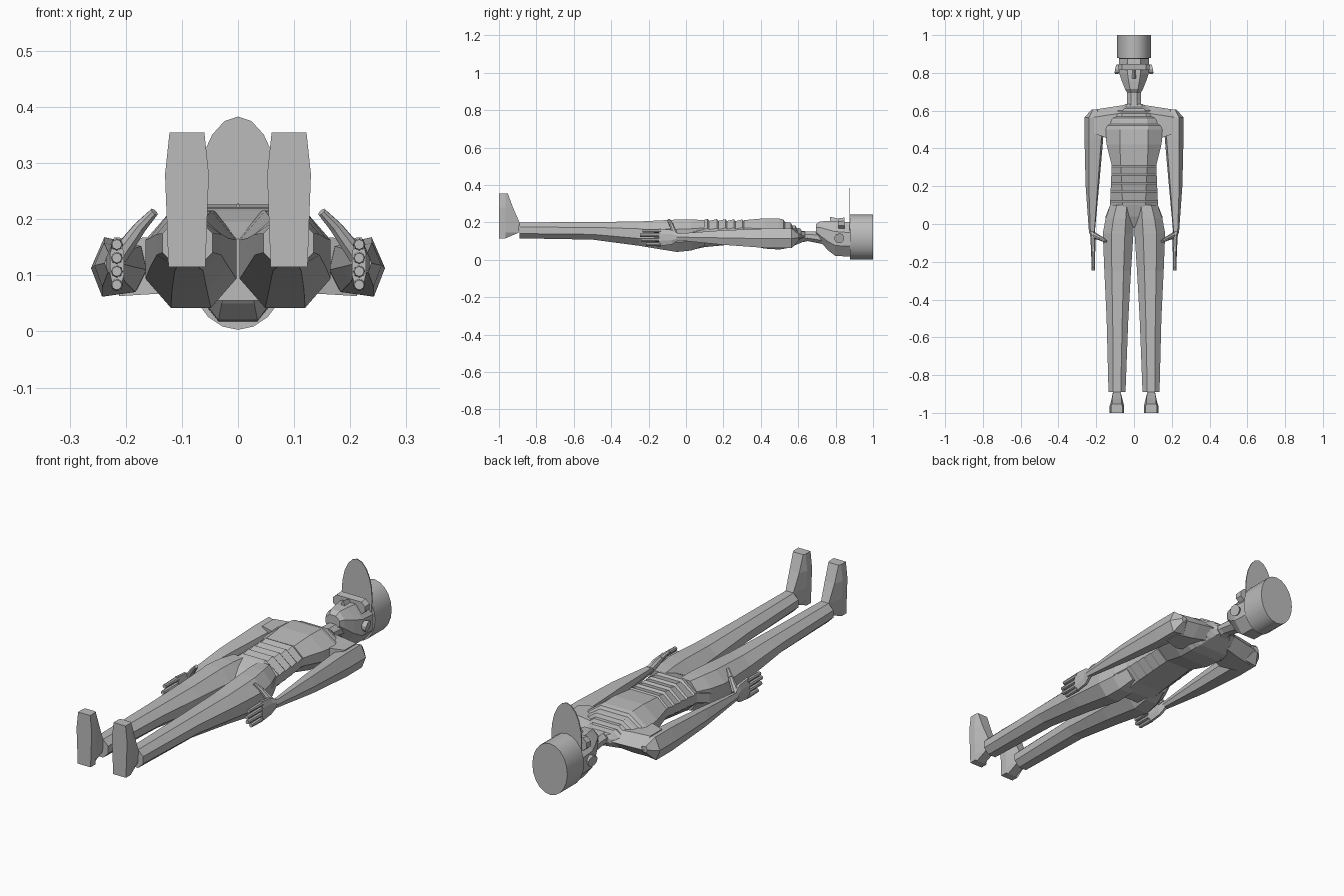
import bpy, bmesh, math
from mathutils import Vector, Matrix

grey = bpy.data.materials.new("plain grey")
grey.diffuse_color = (0.5, 0.5, 0.5, 1)


def finish(name, bm, mirror=False):
    bmesh.ops.recalc_face_normals(bm, faces=bm.faces)
    me = bpy.data.meshes.new(name)
    bm.to_mesh(me)
    bm.free()
    me.materials.append(grey)
    ob = bpy.data.objects.new(name, me)
    bpy.context.collection.objects.link(ob)
    if mirror:
        mod = ob.modifiers.new("mirror", 'MIRROR')
        mod.use_mirror_merge = False
    return ob


def add_loft(bm, rings):
    rows = [[bm.verts.new(p) for p in r] for r in rings]
    n = len(rows[0])
    for a, b in zip(rows, rows[1:]):
        for i in range(n):
            j = (i + 1) % n
            bm.faces.new((a[i], a[j], b[j], b[i]))
    bm.faces.new(rows[0][::-1])
    bm.faces.new(rows[-1])


def loft(name, rings, mirror=False):
    bm = bmesh.new()
    add_loft(bm, rings)
    return finish(name, bm, mirror)


def octagon(y, x0, x1, z0, z1, cx=0.28, cz=0.3):
    """Chamfered rectangle across y."""
    a, c = (x1 - x0) * cx, (z1 - z0) * cz
    pts = [(x0 + a, z0), (x1 - a, z0), (x1, z0 + c), (x1, z1 - c),
           (x1 - a, z1), (x0 + a, z1), (x0, z1 - c), (x0, z0 + c)]
    return [(x, y, z) for x, z in pts]


def tube(bm, p, q, r0, r1, sides=8):
    p, q = Vector(p), Vector(q)
    d = q - p
    m = Matrix.Translation((p + q) / 2) @ d.to_track_quat('Z', 'Y').to_matrix().to_4x4()
    bmesh.ops.create_cone(bm, cap_ends=True, segments=sides, radius1=r0, radius2=r1,
                          depth=d.length, matrix=m)


# torso: y, front half width, front z, side half width, back half width, back z
body = [(-0.02, 0.03, 0.165, 0.15, 0.07, 0.055), (0.04, 0.045, 0.195, 0.15, 0.07, 0.055),
        (0.10, 0.06, 0.215, 0.127, 0.07, 0.068), (0.31, 0.07, 0.212, 0.118, 0.065, 0.088),
        (0.42, 0.075, 0.222, 0.145, 0.075, 0.06), (0.50, 0.075, 0.22, 0.155, 0.08, 0.055),
        (0.55, 0.07, 0.2, 0.14, 0.07, 0.064), (0.60, 0.06, 0.17, 0.10, 0.05, 0.085),
        (0.635, 0.035, 0.15, 0.045, 0.03, 0.1)]


def body_at(y):
    for a, b in zip(body, body[1:]):
        if a[0] <= y <= b[0]:
            t = (y - a[0]) / (b[0] - a[0])
            return [u + (v - u) * t for u, v in zip(a, b)]


# stepped ribs across the belly and the collar
stations = [(s[0], 0) for s in body]
for y in (0.12, 0.17, 0.215, 0.26, 0.305, 0.525, 0.565, 0.59, 0.615):
    stations += [(y - 0.004, 0.004), (y + 0.004, -0.006)]
rings = []
for y, lift in sorted(stations):
    _, w, zf, ws, wb, zb = body_at(y)
    zf += lift
    h = zf - zb
    half = [(w, zf), (ws, zb + h * 0.66), (ws, zb + h * 0.36), (wb, zb)]
    pts = half + [(-x, z) for x, z in half[::-1]]
    rings.append([(x, y, z) for x, z in pts])
loft("torso", rings)

# legs
loft("leg", [octagon(*s) for s in (
    (-0.89, 0.045, 0.135, 0.115, 0.2), (-0.50, 0.03, 0.145, 0.108, 0.202),
    (-0.25, 0.016, 0.157, 0.075, 0.205), (-0.05, 0.003, 0.165, 0.042, 0.215),
    (0.03, 0.002, 0.15, 0.05, 0.216), (0.10, 0.005, 0.125, 0.075, 0.212))], True)

# feet: z, sole half width, heel side y, upper half width
rings = []
for z, w, y, u in ((0.115, 0.033, -0.965, 0.022), (0.145, 0.034, -0.895, 0.022),
                   (0.2, 0.036, -0.89, 0.02), (0.28, 0.039, -0.925, 0.025),
                   (0.355, 0.031, -0.953, 0.026)):
    c = 0.091
    rings.append([(c - w, -1, z), (c + w, -1, z), (c + w, -0.965, z),
                  (c + u, y, z), (c - u, y, z), (c - w, -0.965, z)])
loft("foot", rings, True)

# shoulders, bridging chest to arm along x
rings = []
for x, y0, y1, z0, z1 in ((0.05, 0.47, 0.63, 0.08, 0.165), (0.13, 0.45, 0.618, 0.068, 0.168),
                          (0.212, 0.48, 0.605, 0.063, 0.166)):
    m = (z0 + z1) / 2
    rings.append([(x, y0, z0), (x, y1 - 0.05, z0), (x, y1, m),
                  (x, y1 - 0.04, z1), (x, y0, z1)])
loft("shoulder", rings, True)

# arms: y, inner x, outer x, bottom z, top z
rings = []
for y, xi, xo, z0, z1 in ((0.605, 0.195, 0.225, 0.105, 0.135), (0.565, 0.16, 0.262, 0.062, 0.168),
                          (0.45, 0.163, 0.262, 0.062, 0.168), (0.20, 0.185, 0.256, 0.08, 0.158),
                          (-0.05, 0.208, 0.238, 0.105, 0.14)):
    w, h = xo - xi, z1 - z0
    rings.append([(xo, y, z0 + h * 0.48), (xo - w * 0.24, y, z1), (xi + w * 0.1, y, z1 - h * 0.15),
                  (xi, y, z0 + h * 0.45), (xi + w * 0.2, y, z0 + h * 0.08), (xo - w * 0.2, y, z0)])
loft("arm", rings, True)

# hands with four fingers and a thumb
bm = bmesh.new()
add_loft(bm, [octagon(*s) for s in (
    (-0.04, 0.21, 0.236, 0.105, 0.14), (-0.075, 0.204, 0.23, 0.082, 0.16),
    (-0.145, 0.203, 0.228, 0.073, 0.167))])
for z, y in ((0.155, -0.232), (0.131, -0.245), (0.107, -0.24), (0.083, -0.215)):
    tube(bm, (0.216, -0.135, z), (0.216, y, z), 0.011, 0.009)
tube(bm, (0.212, -0.06, 0.135), (0.175, -0.077, 0.185), 0.017, 0.012)
tube(bm, (0.175, -0.077, 0.185), (0.149, -0.092, 0.213), 0.012, 0.008)
finish("hand", bm, True)

# neck and head
loft("neck", [octagon(*s) for s in ((0.60, -0.042, 0.042, 0.09, 0.155),
                                    (0.65, -0.037, 0.037, 0.1, 0.152),
                                    (0.75, -0.037, 0.037, 0.08, 0.15))])
loft("head", [octagon(*s) for s in (
    (0.695, -0.036, 0.036, 0.13, 0.19), (0.715, -0.048, 0.048, 0.1, 0.205),
    (0.76, -0.066, 0.066, 0.05, 0.208), (0.80, -0.079, 0.079, 0.02, 0.207),
    (0.88, -0.079, 0.079, 0.018, 0.2))])
loft("nose", [[(-0.015, 0.77, 0.2), (0.015, 0.77, 0.2), (0, 0.77, 0.23)],
              [(-0.008, 0.83, 0.2), (0.008, 0.83, 0.2), (0, 0.83, 0.217)]])
loft("brow", [octagon(0.815, -0.083, 0.083, 0.165, 0.222, 0.12, 0.3),
              octagon(0.848, -0.083, 0.083, 0.165, 0.226, 0.12, 0.3)])
bm = bmesh.new()
tube(bm, (0.07, 0.815, 0.12), (0.095, 0.82, 0.115), 0.02, 0.027, 10)
finish("ear", bm, True)


# hat crown and thin peak
def ellipse(y, cz, a, b, n=20):
    return [(a * math.sin(i * math.tau / n), y, cz + b * math.cos(i * math.tau / n))
            for i in range(n)]


crown = loft("hat_crown", [ellipse(0.878, 0.122, 0.09, 0.119), ellipse(1.0, 0.122, 0.09, 0.119)])
bpy.context.view_layer.objects.active = crown
crown.select_set(True)
bpy.ops.object.shade_smooth_by_angle(angle=math.radians(35))
loft("hat_peak", [ellipse(0.873, 0.215, 0.078, 0.168), ellipse(0.878, 0.215, 0.078, 0.168)])
